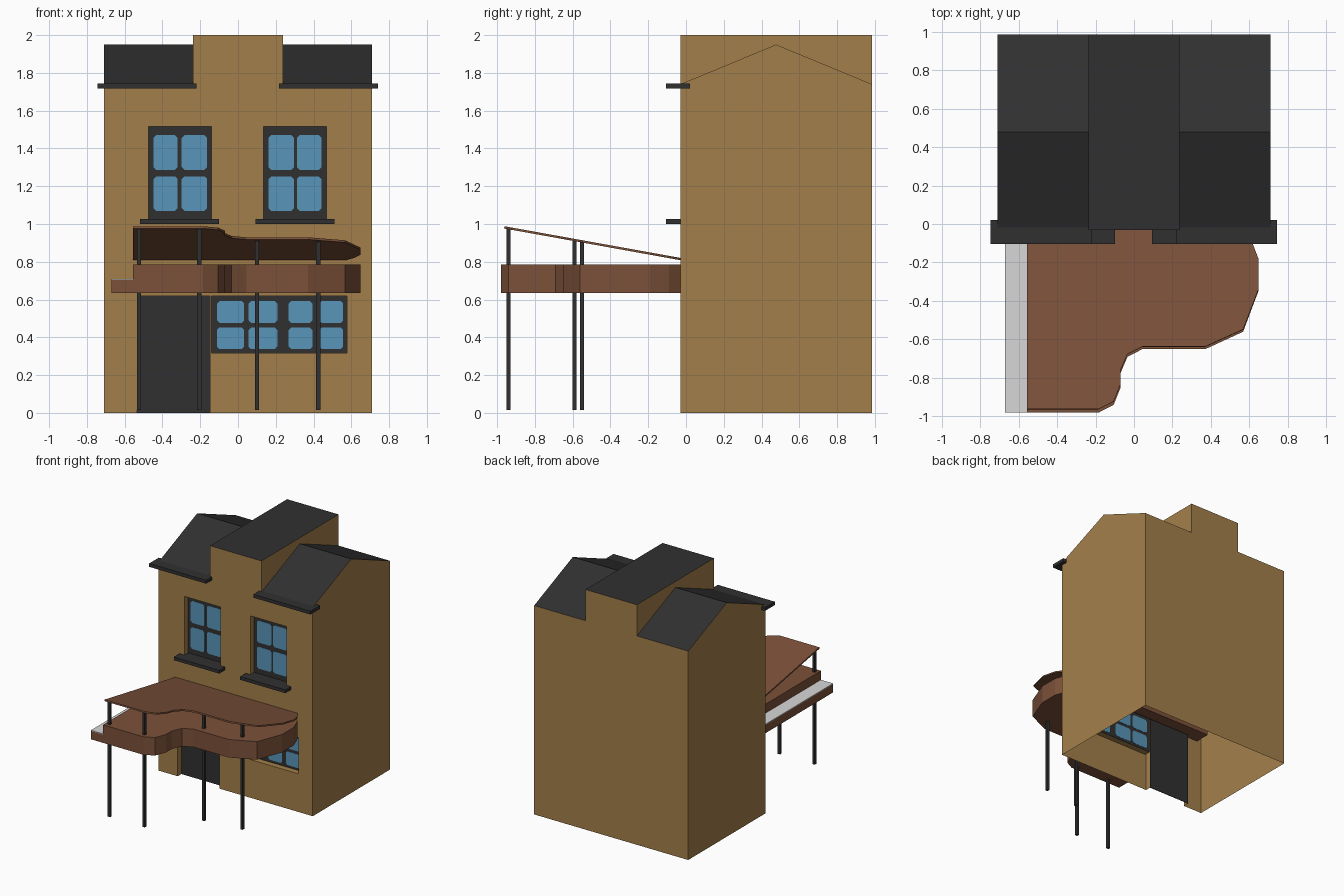
import bpy, bmesh, math
from mathutils import Matrix, Vector

if "Cube" in bpy.data.objects:
    bpy.data.objects.remove(bpy.data.objects["Cube"])


def material(name, rgb):
    m = bpy.data.materials.new(name)
    m.diffuse_color = (*rgb, 1)
    m.use_nodes = True
    m.node_tree.nodes["Principled BSDF"].inputs["Base Color"].default_value = m.diffuse_color
    return m


TAN = material("tan wall", (0.37, 0.213, 0.069))
DARK = material("charcoal", (0.03, 0.03, 0.03))
BROWN = material("brown wood", (0.2, 0.082, 0.041))
WHITE = material("white keys", (0.68, 0.68, 0.68))
GLASS = material("blue glass", (0.098, 0.3, 0.49))


def finish(name, bm, mat):
    me = bpy.data.meshes.new(name)
    bm.to_mesh(me)
    bm.free()
    me.materials.append(mat)
    ob = bpy.data.objects.new(name, me)
    bpy.context.collection.objects.link(ob)
    return ob


def sheet(name, faces, mat):
    """Open surface from (points, outward direction) pairs."""
    bm = bmesh.new()
    for pts, out in faces:
        f = bm.faces.new([bm.verts.new(p) for p in pts])
        f.normal_update()
        if f.normal.dot(Vector(out)) < 0:
            f.normal_flip()
    bmesh.ops.remove_doubles(bm, verts=bm.verts, dist=1e-5)
    return finish(name, bm, mat)


def prism(name, pts, offset, mat):
    """Solid made by pushing a flat outline along an offset."""
    bm = bmesh.new()
    f = bm.faces.new([bm.verts.new(p) for p in pts])
    ext = bmesh.ops.extrude_face_region(bm, geom=[f], use_keep_orig=True)
    bmesh.ops.translate(bm, vec=offset, verts=[v for v in ext["geom"] if isinstance(v, bmesh.types.BMVert)])
    bmesh.ops.recalc_face_normals(bm, faces=bm.faces)
    return finish(name, bm, mat)


def box(name, x, y, z, mat):
    return prism(name, [(x[0], y[0], z[0]), (x[1], y[0], z[0]), (x[1], y[1], z[0]), (x[0], y[1], z[0])],
                 (0, 0, z[1] - z[0]), mat)


W, C = 0.71, 0.237                 # half widths of house and centre block
F, B, RIDGE = -0.03, 0.985, 0.477  # front, back, ridge in y
EAVE, TOP, PEAK = 1.74, 2.0, 1.95
INSET = 0.02                       # y of recessed windows and door

# openings: x0, x1, z0, z1
DOOR = (-0.535, -0.148, 0, 0.62)
SHOP = (-0.14, 0.577, 0.318, 0.62)
UPPER_L = (-0.473, -0.14, 1.025, 1.515)
UPPER_R = (0.135, 0.468, 1.025, 1.515)
OPENINGS = [DOOR, SHOP, UPPER_L, UPPER_R]

# house shell, open below: front wall as a grid that skips the openings
faces = []
xs = sorted({-W, -C, C, W} | {v for o in OPENINGS for v in o[:2]})
zs = sorted({0, EAVE, TOP} | {v for o in OPENINGS for v in o[2:]})
for x0, x1 in zip(xs, xs[1:]):
    for z0, z1 in zip(zs, zs[1:]):
        cx, cz = (x0 + x1) / 2, (z0 + z1) / 2
        if cz > EAVE and abs(cx) > C:
            continue
        if any(o[0] < cx < o[1] and o[2] < cz < o[3] for o in OPENINGS):
            continue
        faces.append(([(x0, F, z0), (x1, F, z0), (x1, F, z1), (x0, F, z1)], (0, -1, 0)))
# reveals around the openings
for x0, x1, z0, z1 in OPENINGS:
    for x, d in ((x0, 1), (x1, -1)):
        faces.append(([(x, F, z0), (x, INSET, z0), (x, INSET, z1), (x, F, z1)], (d, 0, 0)))
    for z, d in ((z0, 1), (z1, -1)):
        if z > 0:
            faces.append(([(x0, F, z), (x1, F, z), (x1, INSET, z), (x0, INSET, z)], (0, 0, d)))
# back wall, gable sides and centre block sides
faces.append(([(-W, B, 0), (W, B, 0), (W, B, EAVE), (C, B, EAVE), (C, B, TOP),
               (-C, B, TOP), (-C, B, EAVE), (-W, B, EAVE)], (0, 1, 0)))
for s in (-1, 1):
    faces.append(([(s * W, F, 0), (s * W, B, 0), (s * W, B, EAVE), (s * W, RIDGE, PEAK),
                   (s * W, F, EAVE)], (s, 0, 0)))
    faces.append(([(s * C, F, EAVE), (s * C, F, TOP), (s * C, RIDGE, TOP), (s * C, RIDGE, PEAK)], (s, 0, 0)))
    faces.append(([(s * C, B, EAVE), (s * C, B, TOP), (s * C, RIDGE, TOP), (s * C, RIDGE, PEAK)], (s, 0, 0)))
sheet("house_walls", faces, TAN)

# roofs
roof = [([(-C, F, TOP), (C, F, TOP), (C, B, TOP), (-C, B, TOP)], (0, 0, 1))]
for s in (-1, 1):
    for y in (F, B):
        roof.append(([(s * C, y, EAVE), (s * W, y, EAVE), (s * W, RIDGE, PEAK), (s * C, RIDGE, PEAK)], (0, 0, 1)))
sheet("roof", roof, DARK)

# eaves and window sills
for side, x in (("left", (-0.745, -0.22)), ("right", (0.217, 0.742))):
    box("eave_" + side, x, (-0.105, 0.022), (1.717, 1.745), DARK)
for side, x in (("left", (-0.518, -0.1)), ("right", (0.093, 0.51))):
    box("sill_" + side, x, (-0.105, INSET), (1.0, 1.027), DARK)


def window(name, opening, columns, rows):
    """Dark frame plate with corner-cut panes showing on both sides."""
    x0, x1, z0, z1 = opening
    box(name + "_frame", (x0, x1), (INSET - 0.002, INSET + 0.002), (z0, z1), DARK)
    c = 0.014
    for i, (a, b) in enumerate(columns):
        for j, (d, e) in enumerate(rows):
            pts = [(a + c, d), (b - c, d), (b, d + c), (b, e - c), (b - c, e), (a + c, e), (a, e - c), (a, d + c)]
            prism(f"{name}_pane_{i}{j}", [(x, INSET - 0.004, z) for x, z in pts], (0, 0.008, 0), GLASS)


upper_rows = ((1.07, 1.252), (1.287, 1.47))
window("upper_window_left", UPPER_L, ((-0.447, -0.319), (-0.298, -0.163)), upper_rows)
window("upper_window_right", UPPER_R, ((0.162, 0.296), (0.312, 0.442)), upper_rows)
window("shop_window", SHOP, ((-0.112, 0.033), (0.055, 0.208), (0.267, 0.395), (0.43, 0.557)),
       ((0.338, 0.452), (0.476, 0.592)))
box("door", DOOR[:2], (INSET - 0.002, INSET + 0.002), DOOR[2:], DARK)

# piano-shaped canopy body and its raised lid share one outline
HINGE = 0.1
outline = [(-0.557, HINGE), (-0.557, -0.98), (-0.184, -0.98), (-0.106, -0.94), (-0.07, -0.85), (-0.07, -0.775),
           (-0.034, -0.69), (0.044, -0.65), (0.371, -0.65), (0.567, -0.56), (0.648, -0.345), (0.648, -0.19),
           (0.61, -0.09), (0.55, -0.01), (0.46, HINGE)]
prism("canopy_body", [(x, y, 0.635) for x, y in outline], (0, 0, 0.15), BROWN)
lid = prism("canopy_lid", [(x, y - HINGE, 0) for x, y in outline], (0, 0, 0.012), BROWN)
lid.data.transform(Matrix.Translation((0, HINGE, 0.785)) @ Matrix.Rotation(math.radians(-10.2), 4, 'X'))

# keyboard shelf with white top
box("keyboard_shelf", (-0.67, -0.557), (-0.98, HINGE), (0.635, 0.704), BROWN)
box("keys", (-0.67, -0.557), (-0.98, HINGE), (0.704, 0.71), WHITE)

# slim posts holding the lid
for i, (x, y) in enumerate(((-0.525, -0.94), (-0.205, -0.94), (0.1, -0.59), (0.425, -0.55))):
    top = 0.785 + (HINGE - y) * math.tan(math.radians(10.2)) + 0.003
    r = 0.011
    box(f"post_{i}", (x - r, x + r), (y - r, y + r), (0.016, top), DARK)
